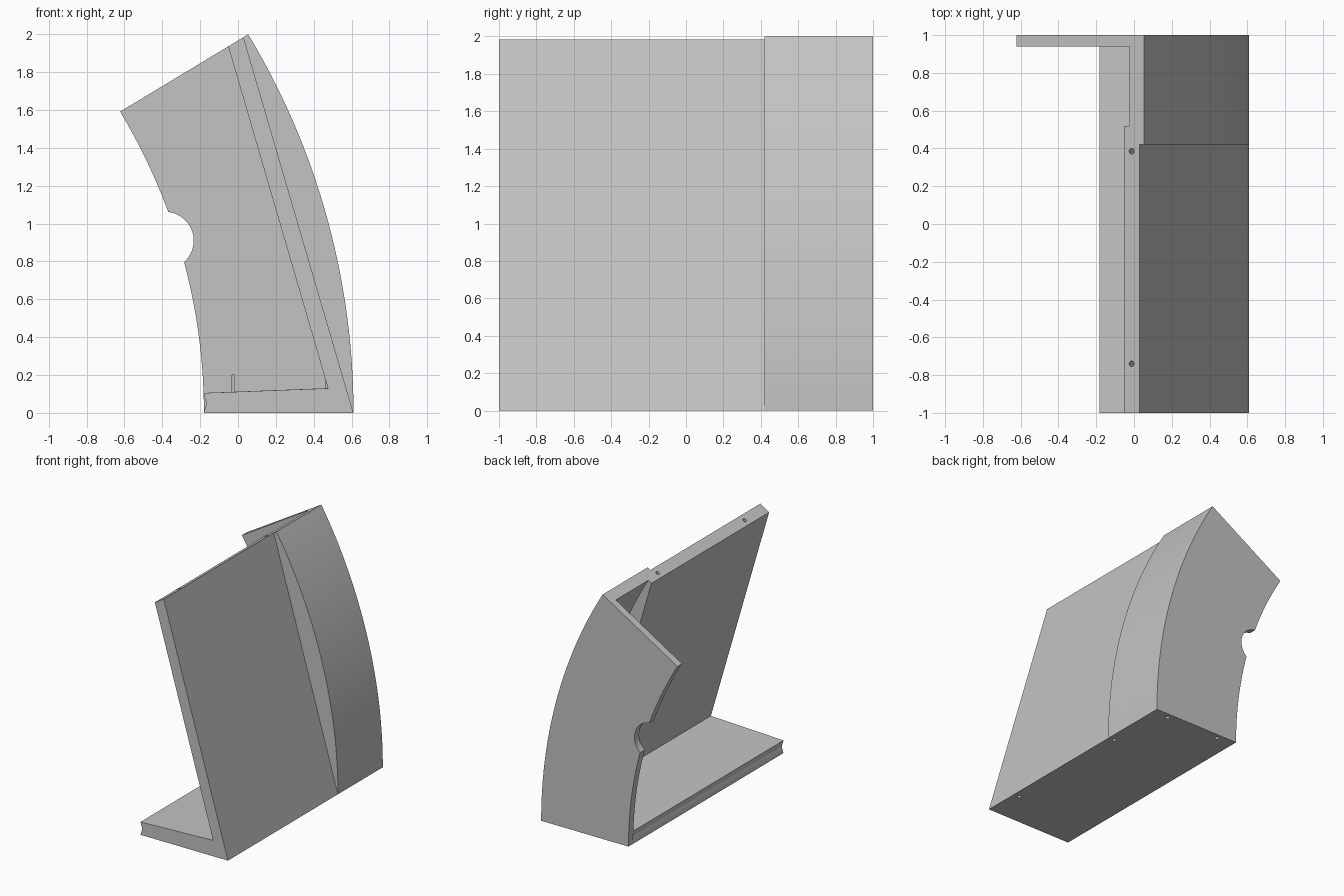
import bpy, bmesh, math
from mathutils import Vector, Matrix

if "Cube" in bpy.data.objects:
    bpy.data.objects.remove(bpy.data.objects["Cube"], do_unlink=True)

CX = -3.26                      # centre of the concentric arcs, on z = 0
R_OUT, R_IN, R_POCKET = 3.87, 3.08, 3.78
SWEEP = math.radians(31.1)

grey = bpy.data.materials.new("plain grey")
grey.use_nodes = True
colour = (0.55, 0.55, 0.55, 1)
grey.diffuse_color = colour
grey.node_tree.nodes["Principled BSDF"].inputs["Base Color"].default_value = colour


def arc(radius, a0, a1, n=40):
    angles = [a0 + (a1 - a0) * i / n for i in range(n + 1)]
    return [(CX + radius * math.cos(a), radius * math.sin(a)) for a in angles]


def finish(name, bm):
    bmesh.ops.recalc_face_normals(bm, faces=bm.faces)
    mesh = bpy.data.meshes.new(name)
    bm.to_mesh(mesh)
    bm.free()
    mesh.materials.append(grey)
    ob = bpy.data.objects.new(name, mesh)
    bpy.context.collection.objects.link(ob)
    return ob


def prism(name, profile, y0, y1):
    """Extrude an x-z profile along y."""
    bm = bmesh.new()
    face = bm.faces.new([bm.verts.new((x, y0, z)) for x, z in profile])
    new = bmesh.ops.extrude_face_region(bm, geom=[face])["geom"]
    verts = [v for v in new if isinstance(v, bmesh.types.BMVert)]
    bmesh.ops.translate(bm, verts=verts, vec=(0, y1 - y0, 0))
    return finish(name, bm)


def rod(name, centre, axis, radius, length, sides=20):
    bm = bmesh.new()
    turn = Vector(axis).to_track_quat("Z", "Y").to_matrix().to_4x4()
    bmesh.ops.create_cone(bm, cap_ends=True, segments=sides, radius1=radius,
                          radius2=radius, depth=length,
                          matrix=Matrix.Translation(centre) @ turn)
    return finish(name, bm)


def cut(body, cutter):
    bpy.context.view_layer.objects.active = body
    mod = body.modifiers.new("cut", "BOOLEAN")
    mod.operation, mod.solver, mod.object = "DIFFERENCE", "EXACT", cutter
    bpy.ops.object.modifier_apply(modifier=mod.name)
    bpy.data.objects.remove(cutter, do_unlink=True)


# Full curved block
body = prism("curved_end_stand", arc(R_OUT, 0, SWEEP) + arc(R_IN, SWEEP, 0), -1, 1)

# Flat face on the long part of the outside
cut(body, prism("flat_face_cutter",
                [(0.668, -0.2), (-0.087, 2.38), (1.2, 2.38), (1.2, -0.2)], -1.2, 0.42))

# Open inside between base and leaning plate
cut(body, prism("inside_cutter",
                [(-1.2, 0.066), (0.475, 0.13), (-0.158, 2.3), (-1.2, 2.3)], -1.2, 0.7))

# Curved pocket next to the end panel
cut(body, prism("pocket_cutter",
                [(-1.2, 0.066)] + arc(R_POCKET, 0.035, 0.64) + [(-1.2, 2.3)], 0.52, 0.94))

# Round notch in the end panel
cut(body, rod("notch_cutter", (-0.386, 0.97, 0.91), (0, 1, 0), 0.152, 0.3, 64))

# Shallow groove along the free edge of the base
cut(body, prism("groove_cutter",
                [(-0.181, 0.002), (-0.166, 0.052), (-0.183, 0.106), (-0.25, 0.05)], -1.2, 0.94))

# Pin holes: top rim, underside of plate, underside of end panel
lean = (-0.58, 0, 1.98)
for y in (0.385, -0.74):
    cut(body, rod("top_hole_cutter", (-0.01, y, 1.95), lean, 0.015, 0.18))
for y in (0.43, -0.70):
    cut(body, rod("plate_hole_cutter", (0.56, y, 0), lean, 0.015, 0.18))
for x in (-0.025, 0.468):
    cut(body, rod("panel_hole_cutter", (x, 0.955, 0), (0, 0, 1), 0.0165, 0.4))

# Smooth arcs, sharp corners
bpy.ops.object.select_all(action="DESELECT")
body.select_set(True)
bpy.context.view_layer.objects.active = body
bpy.ops.object.shade_smooth_by_angle(angle=math.radians(20))
